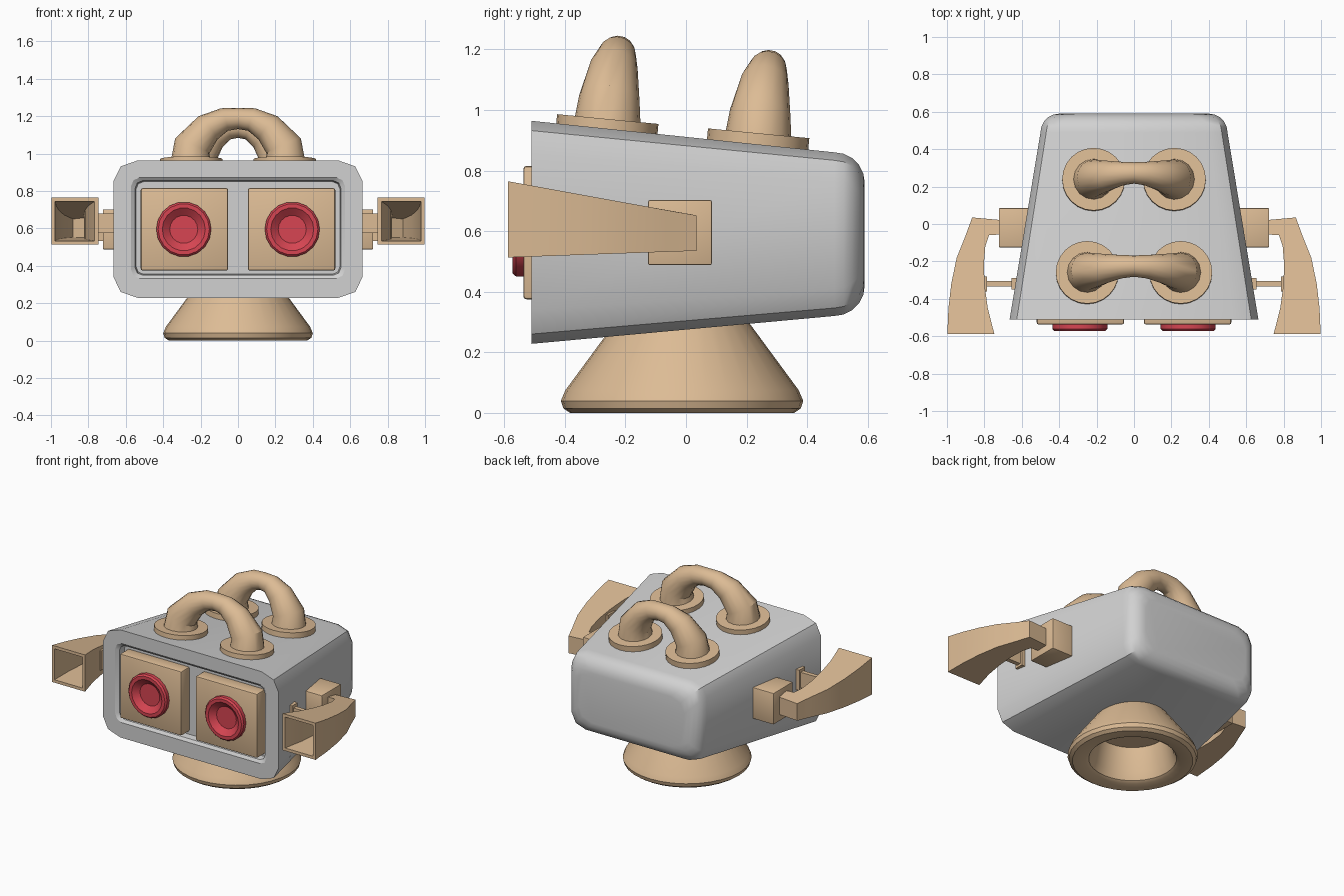
import bpy, bmesh, math
from mathutils import Vector, Matrix

cube = bpy.data.objects.get("Cube")
if cube:
    bpy.data.objects.remove(cube)


def material(name, rgb):
    m = bpy.data.materials.new(name)
    m.use_nodes = True
    m.diffuse_color = (*rgb, 1)
    m.node_tree.nodes["Principled BSDF"].inputs["Base Color"].default_value = (*rgb, 1)
    return m


TAN = material("tan", (0.72, 0.50, 0.30))
GREY = material("light grey", (0.64, 0.64, 0.64))
RED = material("red", (0.68, 0.06, 0.085))


def finish(name, bm, mat, angle=30):
    bmesh.ops.recalc_face_normals(bm, faces=bm.faces)
    me = bpy.data.meshes.new(name)
    bm.to_mesh(me)
    bm.free()
    me.materials.append(mat)
    ob = bpy.data.objects.new(name, me)
    bpy.context.collection.objects.link(ob)
    bpy.ops.object.select_all(action='DESELECT')
    ob.select_set(True)
    bpy.context.view_layer.objects.active = ob
    bpy.ops.object.shade_smooth_by_angle(angle=math.radians(angle))
    return ob


def loft(name, rings, mat, angle=30):
    """Skin a list of equal-length point rings and cap both ends."""
    bm = bmesh.new()
    loops = [[bm.verts.new(p) for p in ring] for ring in rings]
    n = len(loops[0])
    for a, b in zip(loops, loops[1:]):
        for i in range(n):
            j = (i + 1) % n
            bm.faces.new((a[i], a[j], b[j], b[i]))
    bm.faces.new(loops[0])
    bm.faces.new(loops[-1])
    return finish(name, bm, mat, angle)


def box(name, x, y, z, mat, bevel=0.0):
    bm = bmesh.new()
    bmesh.ops.create_cube(bm, size=1)
    for v in bm.verts:
        v.co = [(lo + hi) / 2 + c * abs(hi - lo) for c, (lo, hi) in zip(v.co, (x, y, z))]
    if bevel:
        bmesh.ops.bevel(bm, geom=bm.edges[:], offset=bevel, segments=2, affect='EDGES', profile=0.5)
    return finish(name, bm, mat)


def lathe(name, profile, mat, matrix, n=32, angle=35):
    """Turn (radius, height) pairs around local z."""
    rings = [[matrix @ Vector((r * math.cos(a), r * math.sin(a), h))
              for a in (math.tau * i / n for i in range(n))] for r, h in profile]
    return loft(name, rings, mat, angle)


def section(y, w, lo, hi, rx, rz):
    """Rectangle across x and z whose corners have three points."""
    cz, h, pts = (lo + hi) / 2, (hi - lo) / 2, []
    for q in range(4):
        for k in range(3):
            a = math.pi / 2 * (q + k / 2)
            sx = 1 if q in (0, 3) else -1
            sz = 1 if q in (0, 1) else -1
            pts.append((sx * (w - rx) + rx * math.cos(a), y, cz + sz * (h - rz) + rz * math.sin(a)))
    return pts


# Head: recessed front, tapering shell, rounded back
rings = [section(-0.45, 0.545, 0.355, 0.85, 0.04, 0.04),
         section(-0.495, 0.55, 0.35, 0.855, 0.04, 0.04),
         section(-0.51, 0.573, 0.332, 0.873, 0.05, 0.05),
         section(-0.51, 0.665, 0.228, 0.964, 0.13, 0.11)]
for k in range(6):
    a = math.pi / 2 * k / 5
    s = 0.1 * (1 - math.cos(a))
    rings.append(section(0.49 + 0.1 * math.sin(a), 0.5 - s, 0.32 + s, 0.86 - s, 0.105, 0.09))
loft("head_shell", rings, GREY)

# Hollow flared foot
lathe("foot", [(0.22, 0.22), (0.25, 0.06), (0.27, 0.015), (0.29, 0.003), (0.37, 0.0), (0.392, 0.015),
               (0.4, 0.04), (0.385, 0.075), (0.19, 0.34)], TAN, Matrix.Translation((0, -0.013, 0)))

# Square eye plates with red cupped rings
for side, s in (("left", 1), ("right", -1)):
    box(side + "_eye_plate", sorted((s * 0.053, s * 0.52)), (-0.537, -0.44), (0.375, 0.815), TAN, 0.01)
    lathe(side + "_eye_ring", [(0.147, -0.02), (0.147, 0.026), (0.137, 0.037), (0.115, 0.037),
                               (0.103, 0.027), (0.075, 0.004), (0.063, 0.004)], RED,
          Matrix.Translation((s * 0.29, -0.535, 0.595)) @ Matrix.Rotation(math.pi / 2, 4, 'X'), 18)


# Arched handles standing on tilted discs
def handle(name, y, z, half):
    for side, s in (("left", 1), ("right", -1)):
        lathe(f"{name}_{side}_disc", [(0.168, -0.03), (0.168, 0.03)], TAN,
              Matrix.Translation((s * half, y, z)) @ Matrix.Rotation(math.radians(-5.5), 4, 'X'), 24)
    arm = [(half, 0, 0, 0.112), (half - 0.005, 0.008, 0.1, 0.1), (half * 0.64, 0.022, 0.198, 0.08),
           (half * 0.29, 0.033, 0.242, 0.063)]
    path = arm + [(0, 0.036, 0.248, 0.057)] + [(-p[0], *p[1:]) for p in reversed(arm)]
    pts = [Vector((px, y + py, z + pz)) for px, py, pz, _ in path]
    rings = []
    for i, p in enumerate(pts):
        t = (pts[min(i + 1, len(pts) - 1)] - pts[max(i - 1, 0)]).normalized()
        u = t.cross(Vector((0, 1, 0))).normalized()
        v = t.cross(u)
        r = path[i][3]
        rings.append([p + r * (u * math.cos(a) + v * math.sin(a))
                      for a in (math.tau * k / 16 for k in range(16))])
    loft(name, rings, TAN, 32)


handle("front_handle", -0.261, 0.94, 0.25)
handle("back_handle", 0.237, 0.893, 0.216)

# Curved square horns: inner and outer edge in plan, from the mount to the mouth
PLAN = [((0.70, -0.055), (0.70, 0.02)), ((0.775, -0.06), (0.865, 0.035)), ((0.795, -0.12), (0.9, -0.06)),
        ((0.803, -0.22), (0.948, -0.18)), ((0.798, -0.33), (0.977, -0.32)),
        ((0.782, -0.45), (0.992, -0.45)), ((0.747, -0.587), (0.998, -0.587))]


def horn_ring(edge, s, wall):
    (ax, ay), (bx, by) = edge
    pts = []
    d = (Vector((bx, by)) - Vector((ax, ay))).normalized() * wall
    for x, y, up in ((ax + d.x, ay + d.y, 0), (bx - d.x, by - d.y, 0),
                     (bx - d.x, by - d.y, 1), (ax + d.x, ay + d.y, 1)):
        t = min(1, max(0, (0.03 - y) / 0.62))
        z = 0.652 + 0.113 * t - wall if up else 0.535 - 0.022 * t + wall
        pts.append((s * x, y, z))
    return pts


for side, s in (("left", 1), ("right", -1)):
    rings = [horn_ring(e, s, 0) for e in PLAN] + [horn_ring(e, s, 0.02) for e in PLAN[:1:-1]]
    loft(side + "_horn", rings, TAN)
    box(side + "_horn_mount", sorted((s * 0.5, s * 0.722)), (-0.125, 0.085), (0.488, 0.702), TAN, 0.005)
    # Slim strut with end flanges
    box(side + "_strut", sorted((s * 0.58, s * 0.80)), (-0.335, -0.305), (0.575, 0.68), TAN)
    box(side + "_strut_inner_flange", sorted((s * 0.58, s * 0.655)), (-0.35, -0.29), (0.56, 0.70), TAN)
    box(side + "_strut_outer_flange", sorted((s * 0.785, s * 0.81)), (-0.36, -0.28), (0.56, 0.695), TAN)
